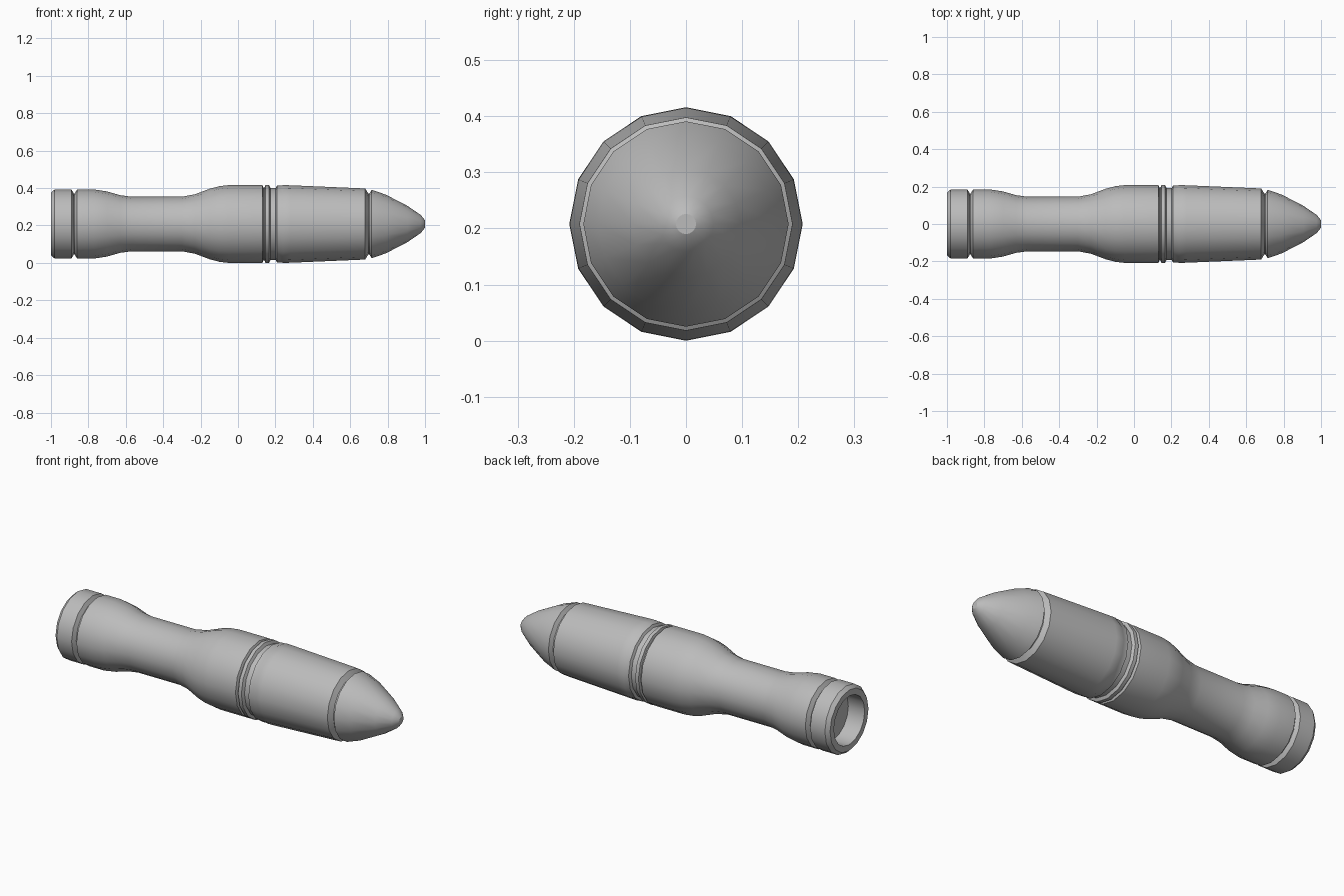
import bpy, bmesh, math

cube = bpy.data.objects.get("Cube")
if cube:
    bpy.data.objects.remove(cube)

SIDES = 16
AXIS_Z = 0.208

grey = bpy.data.materials.new("plain grey")
grey.use_nodes = True
colour = (0.5, 0.5, 0.5, 1)
grey.diffuse_color = colour
grey.node_tree.nodes["Principled BSDF"].inputs["Base Color"].default_value = colour


def lathe(name, profile):
    """Turn (x, radius) points around the long axis and cap both ends."""
    bm = bmesh.new()
    rings = []
    for x, r in profile:
        ring = []
        for i in range(SIDES):
            a = math.tau * i / SIDES
            ring.append(bm.verts.new((x, r * math.cos(a), r * math.sin(a))))
        rings.append(ring)
    for low, high in zip(rings, rings[1:]):
        for i in range(SIDES):
            j = (i + 1) % SIDES
            bm.faces.new((low[i], low[j], high[j], high[i]))
    bm.faces.new(rings[0])
    bm.faces.new(rings[-1])
    bmesh.ops.recalc_face_normals(bm, faces=bm.faces)
    mesh = bpy.data.meshes.new(name)
    bm.to_mesh(mesh)
    bm.free()
    mesh.materials.append(grey)
    obj = bpy.data.objects.new(name, mesh)
    obj.location.z = AXIS_Z
    bpy.context.collection.objects.link(obj)
    bpy.ops.object.select_all(action='DESELECT')
    obj.select_set(True)
    bpy.context.view_layer.objects.active = obj
    bpy.ops.object.shade_smooth_by_angle(angle=math.radians(30))
    return obj


# Hollow end: bore floor, bore wall, rim and chamfer
bore = [(-0.9, 0.135), (-1, 0.135), (-1, 0.168), (-0.98, 0.185), (-0.89, 0.185)]
# Groove behind the end collar
collar_groove = [(-0.878, 0.162), (-0.874, 0.162), (-0.86, 0.185)]
# Narrow waist swelling into the body
waist = [(-0.77, 0.185), (-0.7, 0.174), (-0.63, 0.154), (-0.57, 0.146), (-0.3, 0.146),
         (-0.23, 0.159), (-0.15, 0.189), (-0.1, 0.202), (-0.05, 0.208), (0.13, 0.208)]
# Raised bands
bands = [(0.136, 0.194), (0.142, 0.194), (0.146, 0.208), (0.166, 0.208), (0.174, 0.192),
         (0.201, 0.192), (0.208, 0.206), (0.236, 0.206), (0.24, 0.208)]
# Tapered barrel and the groove before the nose
barrel = [(0.28, 0.207), (0.68, 0.19), (0.697, 0.162), (0.702, 0.162), (0.715, 0.183)]
# Pointed nose with a small flat tip
nose = [(0.79, 0.157), (0.906, 0.097), (0.976, 0.049), (0.994, 0.028), (1, 0.018)]

lathe("turned_body", bore + collar_groove + waist + bands + barrel + nose)
